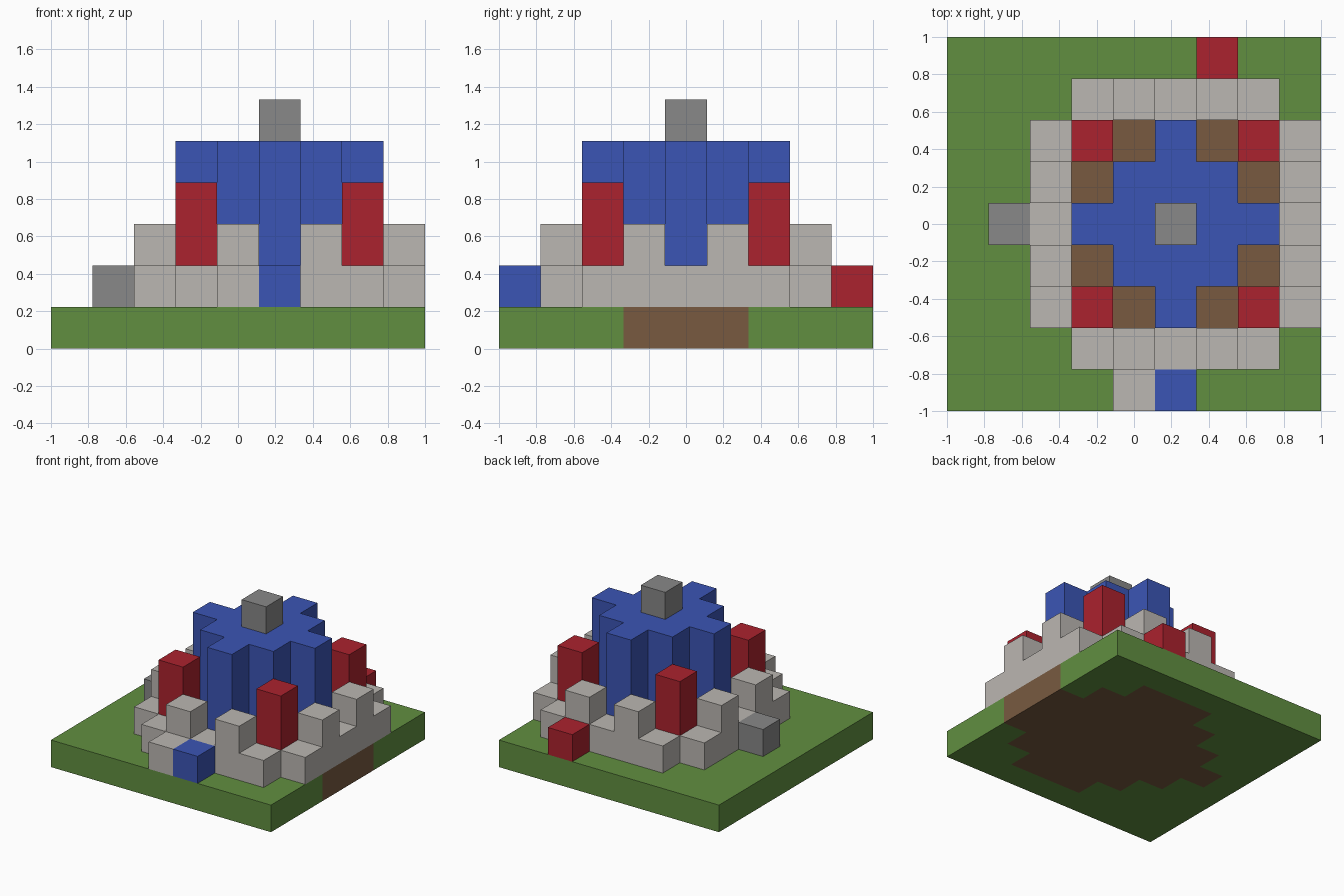
import bpy
import bmesh
import math
from mathutils import Vector

cube = bpy.data.objects.get("Cube")
if cube:
    bpy.data.objects.remove(cube)

U = 2 / 9                      # edge of one block
CX, CY = 5, 4                  # block column and row of the keep's centre
DIRS = [(1, 0, 0), (-1, 0, 0), (0, 1, 0), (0, -1, 0), (0, 0, 1), (0, 0, -1)]


def material(name, *rgb):
    linear = [((c / 255 + 0.055) / 1.055) ** 2.4 for c in rgb] + [1]
    mat = bpy.data.materials.new(name)
    mat.use_nodes = True
    mat.diffuse_color = linear
    mat.node_tree.nodes["Principled BSDF"].inputs["Base Color"].default_value = linear
    return mat


def blocks(name, mat, plan, low, high):
    """Join unit blocks on the (dx, dy) plan, from layer low up to high, into one shell."""
    cells = {(x, y, z) for x, y in plan for z in range(low, high)}
    bm = bmesh.new()
    for cell in sorted(cells):
        centre = Vector(cell) + Vector((CX + 0.5, CY + 0.5, 0.5))
        for d in DIRS:
            if tuple(a + b for a, b in zip(cell, d)) in cells:
                continue
            n = Vector(d)
            s = Vector((d[1], d[2], d[0]))
            t = n.cross(s)
            corners = [centre + (n + s * a + t * b) / 2
                       for a, b in ((-1, -1), (1, -1), (1, 1), (-1, 1))]
            bm.faces.new([bm.verts.new(c * U - Vector((1, 1, 0))) for c in corners])
    bmesh.ops.remove_doubles(bm, verts=bm.verts, dist=0.001)
    bmesh.ops.dissolve_limit(bm, angle_limit=math.radians(1),
                             verts=bm.verts, edges=bm.edges)
    mesh = bpy.data.meshes.new(name)
    bm.to_mesh(mesh)
    bm.free()
    mesh.materials.append(mat)
    obj = bpy.data.objects.new(name, mesh)
    bpy.context.collection.objects.link(obj)


grass = material("grass_green", 97, 143, 64)
earth = material("earth_brown", 120, 90, 64)
stone = material("pale_stone", 187, 183, 178)
slate = material("grey_slate", 136, 136, 136)
blue = material("blue", 59, 85, 181)
red = material("red", 171, 34, 46)

# Ground slab: a round earth patch with a path stub, set into grass
field = {(x - CX, y - CY) for x in range(9) for y in range(9)}
patch = {(x, y) for x, y in field if x * x + y * y <= 10} | {(-4, 0)}
blocks("earth_floor", earth, patch, 0, 1)
blocks("lawn", grass, field - patch, 0, 1)

# Outer wall: four straight sides with raised merlons
wall = {p for k in range(-2, 3) for s in (-3, 3) for p in ((k, s), (s, k))}
blocks("outer_wall", stone, wall, 1, 2)
for i, p in enumerate(sorted(p for p in wall if 1 in (abs(p[0]), abs(p[1])))):
    blocks(f"merlon_{i + 1}", stone, {p}, 2, 3)

# Corner towers
for x, side in ((-2, "right"), (2, "left")):
    for y, end in ((-2, "front"), (2, "back")):
        blocks(f"{end}_{side}_tower", red, {(x, y)}, 1, 4)

# Keep: square core with four buttress arms, and a cap on the roof
core = {(x, y) for x in (-1, 0, 1) for y in (-1, 0, 1)}
arms = {(2, 0), (-2, 0), (0, 2), (0, -2)}
blocks("keep", blue, core | arms, 1, 5)
blocks("roof_cap", slate, {(0, 0)}, 5, 6)

# Single blocks standing outside the wall
blocks("side_block", slate, {(-4, 0)}, 1, 2)
blocks("back_block", red, {(1, 4)}, 1, 2)
blocks("front_block", blue, {(0, -4)}, 1, 2)
blocks("front_stone_block", stone, {(-1, -4)}, 1, 2)
